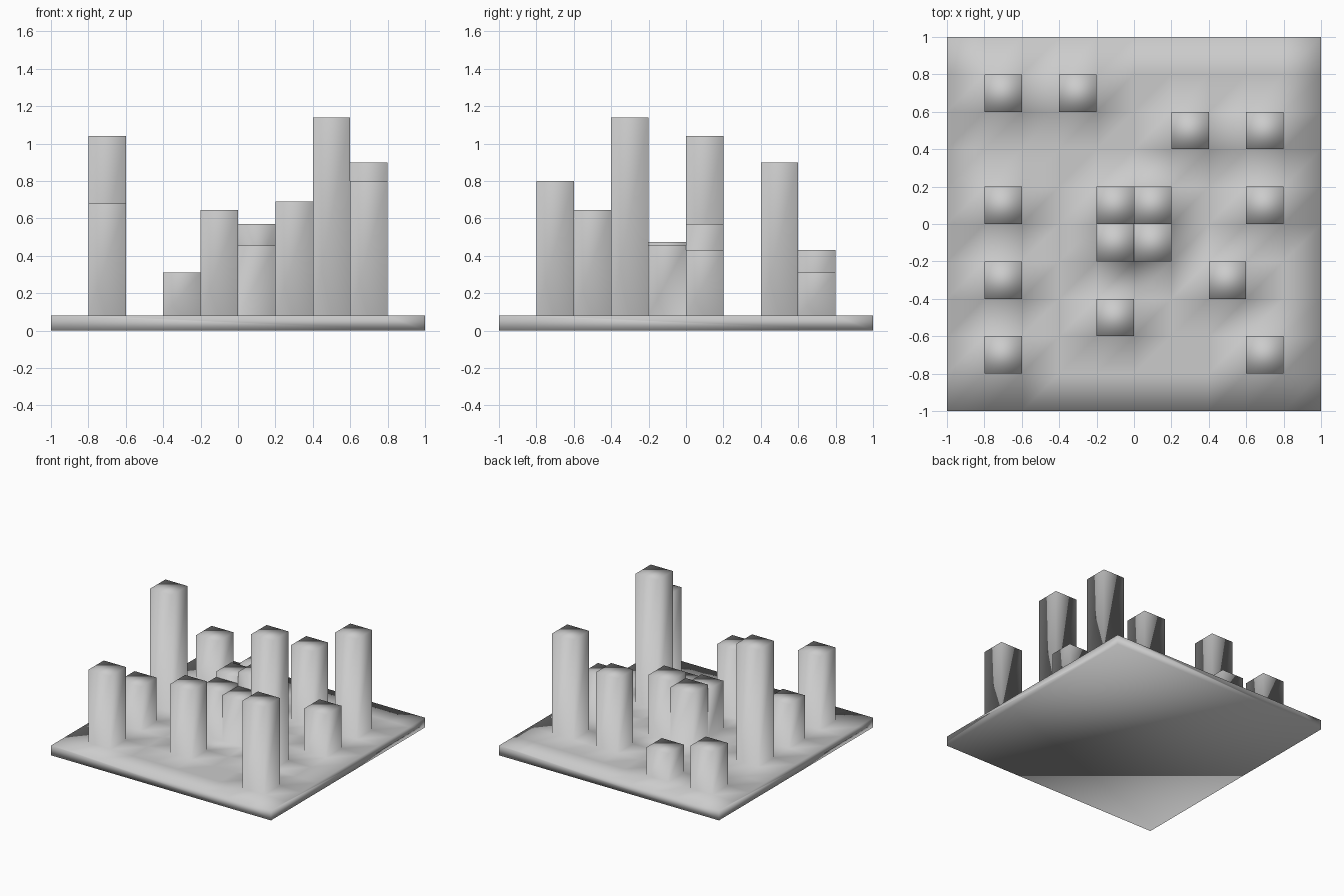
import bpy
import bmesh

cube = bpy.data.objects.get("Cube")
if cube:
    bpy.data.objects.remove(cube, do_unlink=True)

CELLS = 10
STEP = 2 / CELLS
DECK = 0.08

# Tower heights by grid cell (column from -x, row from -y)
TOWERS = {
    (1, 1): 0.68, (8, 1): 0.80,
    (4, 2): 0.645,
    (1, 3): 0.44, (7, 3): 1.14,
    (4, 4): 0.475, (5, 4): 0.455,
    (1, 5): 1.04, (4, 5): 0.52, (5, 5): 0.57, (8, 5): 0.43,
    (6, 7): 0.69, (8, 7): 0.90,
    (1, 8): 0.43, (3, 8): 0.31,
}

bm = bmesh.new()


def raise_tower(ring, height):
    """Four walls and a roof standing on a ring of deck corners."""
    roof = [bm.verts.new((v.co.x, v.co.y, height)) for v in ring]
    for k in range(4):
        n = (k + 1) % 4
        bm.faces.new((ring[k], ring[n], roof[n], roof[k]))
    bm.faces.new(roof)


# Deck: a square grid, with a tower in place of each listed cell
grid = {(i, j): bm.verts.new((i * STEP - 1, j * STEP - 1, DECK))
        for i in range(CELLS + 1) for j in range(CELLS + 1)}
for i in range(CELLS):
    for j in range(CELLS):
        ring = [grid[i, j], grid[i + 1, j], grid[i + 1, j + 1], grid[i, j + 1]]
        if (i, j) in TOWERS:
            raise_tower(ring, TOWERS[i, j])
        else:
            bm.faces.new(ring)

# Plate sides and underside
span = range(CELLS + 1)
back = span[::-1]
edges = [[grid[i, 0] for i in span], [grid[CELLS, j] for j in span],
         [grid[i, CELLS] for i in back], [grid[0, j] for j in back]]
feet = [bm.verts.new((e[0].co.x, e[0].co.y, 0)) for e in edges]
for k, edge in enumerate(edges):
    bm.faces.new([feet[k], feet[(k + 1) % 4]] + edge[::-1])
bm.faces.new(feet[::-1])

# One welded, softly shaded surface
for face in bm.faces:
    face.smooth = True
mesh = bpy.data.meshes.new("plate_with_towers")
bm.to_mesh(mesh)
bm.free()

# Single grey material
grey = bpy.data.materials.new("light_grey")
grey.use_nodes = True
colour = (0.6, 0.6, 0.6, 1)
grey.diffuse_color = colour
grey.node_tree.nodes["Principled BSDF"].inputs["Base Color"].default_value = colour
mesh.materials.append(grey)

plate = bpy.data.objects.new("plate_with_towers", mesh)
bpy.context.collection.objects.link(plate)
